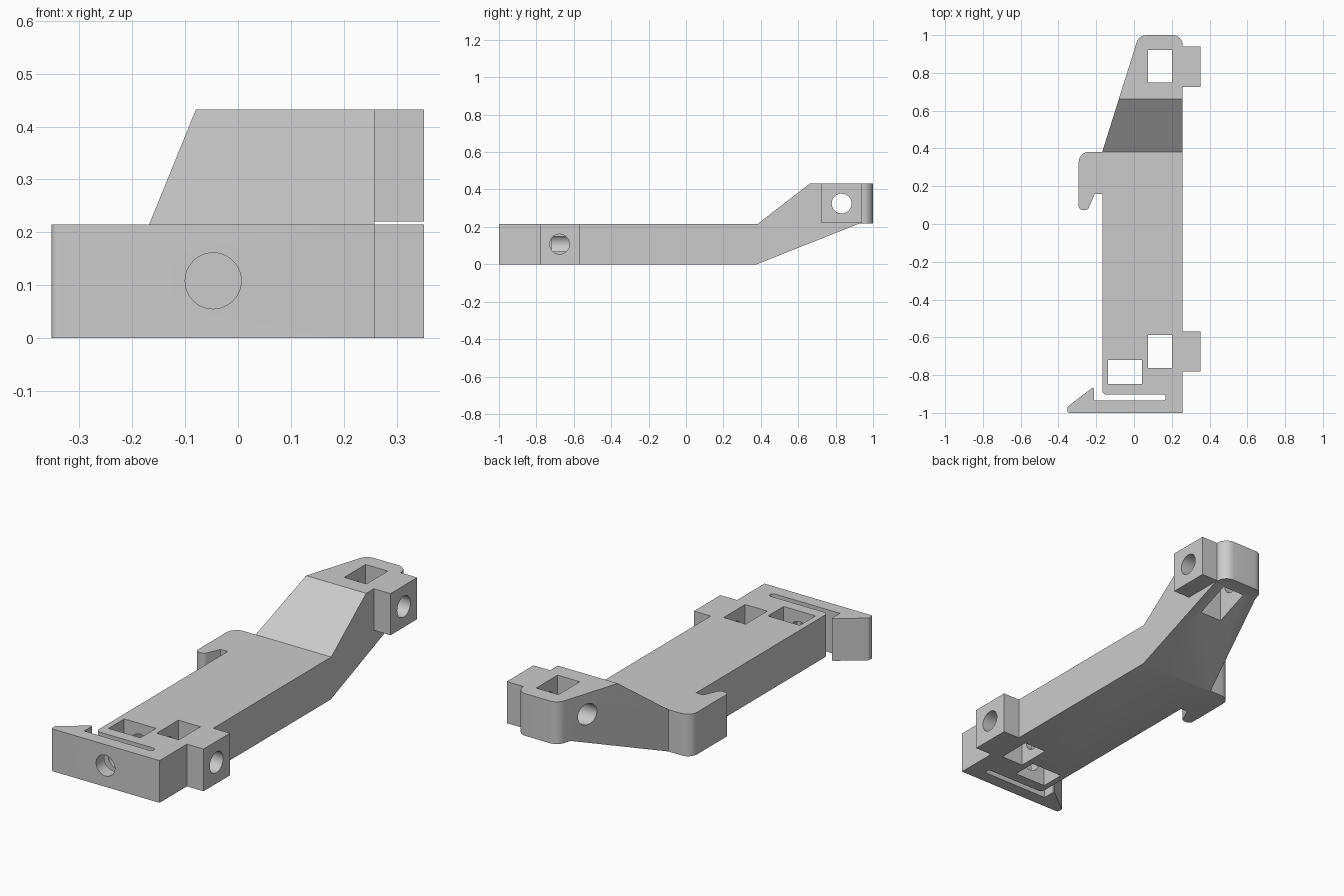
import bpy, bmesh
from math import radians, tan
from mathutils import Vector, Matrix

if "Cube" in bpy.data.objects:
    bpy.data.objects.remove(bpy.data.objects["Cube"])


def rounded(points, seg=8):
    """Turn (x, y, radius) corners into an outline with arcs."""
    out = []
    n = len(points)
    for i, (x, y, r) in enumerate(points):
        p = Vector((x, y))
        if r == 0:
            out.append(p)
            continue
        a = (Vector(points[i - 1][:2]) - p).normalized()
        b = (Vector(points[(i + 1) % n][:2]) - p).normalized()
        half = a.angle(b) / 2
        start, end = p + a * r / tan(half), p + b * r / tan(half)
        centre = p + (a + b).normalized() * (r * (1 + 1 / tan(half) ** 2) ** 0.5)
        u, v = start - centre, end - centre
        turn = u.angle(v)
        if u.x * v.y - u.y * v.x < 0:
            turn = -turn
        out += [centre + Matrix.Rotation(turn * k / seg, 2) @ u for k in range(seg + 1)]
    return out


def finish(name, bm):
    bmesh.ops.recalc_face_normals(bm, faces=bm.faces)
    mesh = bpy.data.meshes.new(name)
    bm.to_mesh(mesh)
    bm.free()
    obj = bpy.data.objects.new(name, mesh)
    bpy.context.collection.objects.link(obj)
    return obj


def prism(name, coords, direction):
    bm = bmesh.new()
    face = bm.faces.new([bm.verts.new(c) for c in coords])
    ext = bmesh.ops.extrude_face_region(bm, geom=[face])
    verts = [g for g in ext["geom"] if isinstance(g, bmesh.types.BMVert)]
    bmesh.ops.translate(bm, verts=verts, vec=direction)
    return finish(name, bm)


def box(name, x0, x1, y0, y1, z0, z1):
    return prism(name, [(x0, y0, z0), (x1, y0, z0), (x1, y1, z0), (x0, y1, z0)],
                 (0, 0, z1 - z0))


def rod(name, start, end, radius):
    a, b = Vector(start), Vector(end)
    bm = bmesh.new()
    rot = (b - a).to_track_quat("Z", "Y").to_matrix().to_4x4()
    bmesh.ops.create_cone(bm, cap_ends=True, segments=48, radius1=radius, radius2=radius,
                          depth=(b - a).length, matrix=Matrix.Translation((a + b) / 2) @ rot)
    return finish(name, bm)


def combine(target, tool, operation):
    mod = target.modifiers.new(operation, "BOOLEAN")
    mod.operation, mod.solver, mod.object = operation, "EXACT", tool
    bpy.context.view_layer.objects.active = target
    bpy.ops.object.modifier_apply(modifier=mod.name)
    bpy.data.objects.remove(tool)


# Plan outline: arm, tapered end, side hook, flexible clip with barb
plan = rounded([
    (0.258, -1, 0), (0.258, 1, 0.055), (0.026, 1, 0.055), (-0.168, 0.382, 0),
    (-0.293, 0.382, 0.055), (-0.293, 0.075, 0.02), (-0.244, 0.075, 0.02),
    (-0.208, 0.158, 0), (-0.168, 0.158, 0),
    (-0.168, -0.903, 0.022), (0.168, -0.903, 0.0145), (0.168, -0.934, 0.0145),
    (-0.213, -0.934, 0), (-0.213, -0.868, 0.004), (-0.222, -0.868, 0.004),
    (-0.353, -0.968, 0.008), (-0.353, -1, 0.012)])
bracket = prism("bracket", [(p.x, p.y, -0.1) for p in plan], (0, 0, 0.7))

# Side profile: flat arm stepping up to the raised end
side = [(-1.1, 0), (0.378, 0), (0.925, 0.217), (1.1, 0.217),
        (1.1, 0.432), (0.663, 0.432), (0.382, 0.215), (-1.1, 0.215)]
combine(bracket, prism("side_profile", [(-0.6, y, z) for y, z in side], (1.2, 0, 0)),
        "INTERSECT")

# Screw lugs on the right side
for y0, y1, z0, z1 in [(0.725, 0.94, 0.22, 0.432), (-0.78, -0.568, 0, 0.215)]:
    combine(bracket, box("lug", 0.2, 0.352, y0, y1, z0, z1), "UNION")

# Square nut pockets
for x0, x1, y0, y1 in [(0.075, 0.2, 0.748, 0.92), (0.075, 0.2, -0.762, -0.588),
                       (-0.137, 0.042, -0.846, -0.72)]:
    combine(bracket, box("pocket", x0, x1, y0, y1, -0.1, 0.6), "DIFFERENCE")

# Screw holes: one through the raised end, two blind ones at the clip end
for start, end in [((-0.5, 0.832, 0.325), (0.5, 0.832, 0.325)),
                   ((-0.012, -0.676, 0.108), (0.5, -0.676, 0.108)),
                   ((-0.047, -1.2, 0.108), (-0.047, -0.6, 0.108))]:
    combine(bracket, rod("hole", start, end, 0.053), "DIFFERENCE")

bracket.select_set(True)
bpy.context.view_layer.objects.active = bracket
bpy.ops.object.shade_smooth_by_angle(angle=radians(25))
